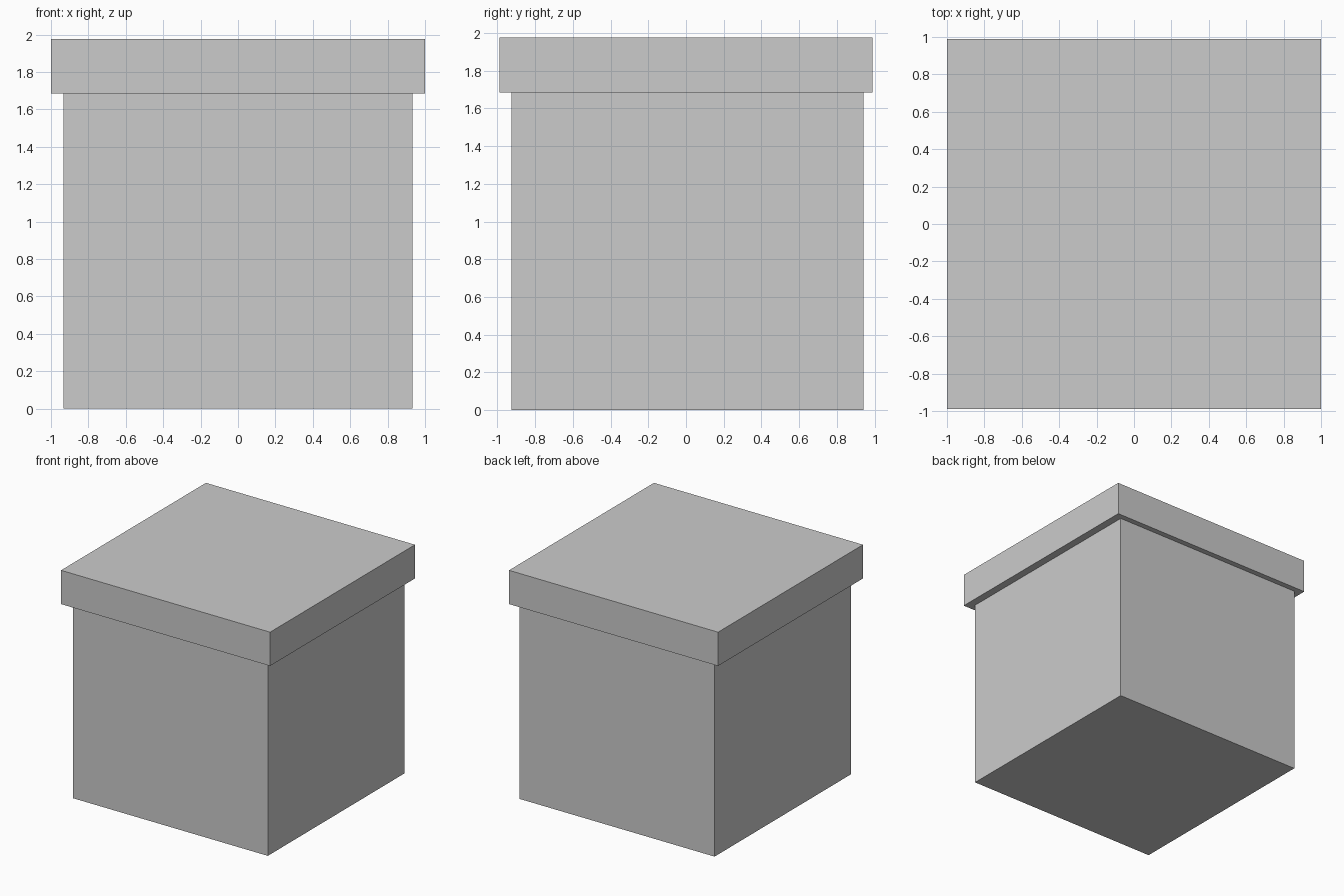
import bpy

if "Cube" in bpy.data.objects:
    bpy.data.objects.remove(bpy.data.objects["Cube"])


def box(name, x, y, z):
    """Axis-aligned box from (min, max) ranges."""
    ranges = (x, y, z)
    bpy.ops.mesh.primitive_cube_add(size=1, location=[(a + b) / 2 for a, b in ranges])
    obj = bpy.context.object
    obj.name = name
    obj.scale = [b - a for a, b in ranges]
    bpy.ops.object.transform_apply(location=False, rotation=False, scale=True)
    return obj


# Main box, sitting slightly towards the back under the lid
box("box_body", (-0.933, 0.933), (-0.925, 0.942), (0, 1.685))

# Overhanging lid
box("box_lid", (-1, 1), (-0.99, 0.99), (1.685, 1.977))
